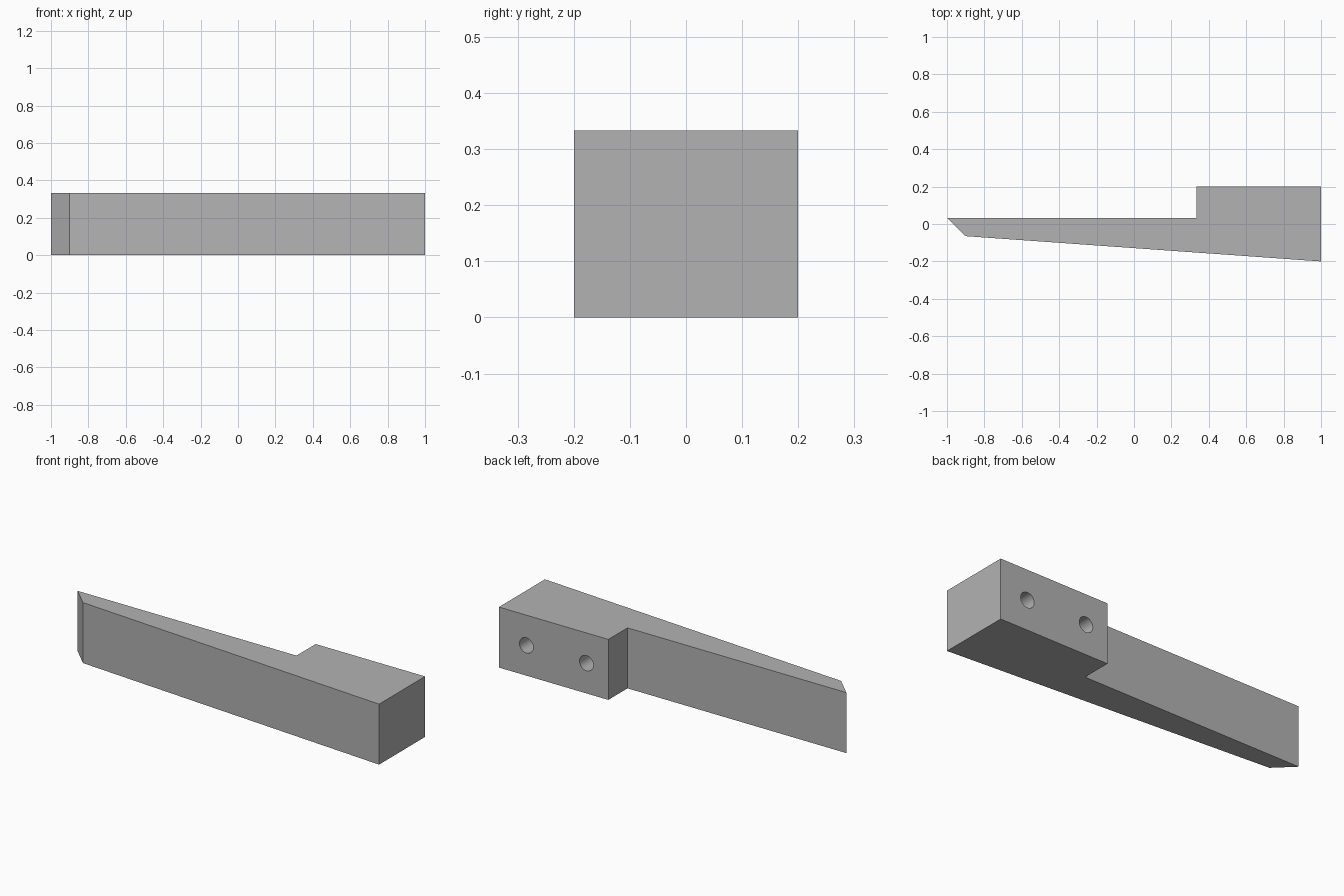
import bpy
import bmesh
import math

cube = bpy.data.objects.get("Cube")
if cube:
    bpy.data.objects.remove(cube, do_unlink=True)

HEIGHT = 1 / 3
BACK = 0.2
HOLE_RADIUS = 0.042
HOLE_DEPTH = 0.27

# Plain grey material
grey = bpy.data.materials.new("plain grey")
grey.use_nodes = True
colour = (0.45, 0.45, 0.45, 1)
grey.diffuse_color = colour
grey.node_tree.nodes["Principled BSDF"].inputs["Base Color"].default_value = colour

# Tapered arm with mounting block: plan outline extruded upwards
outline = [(-1, 0.033), (-0.9, -0.065), (1, -BACK), (1, BACK),
           (1 / 3, BACK), (1 / 3, 0.033)]
bm = bmesh.new()
base = bm.faces.new([bm.verts.new((x, y, 0)) for x, y in outline])
raised = bmesh.ops.extrude_face_region(bm, geom=[base])["geom"]
bmesh.ops.translate(bm, vec=(0, 0, HEIGHT),
                    verts=[v for v in raised if isinstance(v, bmesh.types.BMVert)])
bmesh.ops.recalc_face_normals(bm, faces=bm.faces)
mesh = bpy.data.meshes.new("tapered_arm")
bm.to_mesh(mesh)
bm.free()
mesh.materials.append(grey)
arm = bpy.data.objects.new("tapered_arm", mesh)
bpy.context.collection.objects.link(arm)

# Two blind screw holes in the back of the mounting block
for side, x in (("left", 0.833), ("right", 0.467)):
    bpy.ops.mesh.primitive_cylinder_add(
        vertices=48, radius=HOLE_RADIUS, depth=HOLE_DEPTH * 2,
        location=(x, BACK, HEIGHT / 2), rotation=(math.pi / 2, 0, 0))
    cutter = bpy.context.object
    cutter.name = f"{side}_hole_cutter"
    cutter.data.materials.append(grey)
    cutter.hide_render = True
    cutter.hide_viewport = True
    cut = arm.modifiers.new(f"{side}_hole", "BOOLEAN")
    cut.operation = "DIFFERENCE"
    cut.solver = "EXACT"
    cut.object = cutter

# Apply the cuts, then smooth the hole walls while keeping edges sharp
bpy.ops.object.select_all(action="DESELECT")
arm.select_set(True)
bpy.context.view_layer.objects.active = arm
for name in [m.name for m in arm.modifiers]:
    bpy.ops.object.modifier_apply(modifier=name)
for obj in [o for o in bpy.data.objects if o.name.endswith("_hole_cutter")]:
    bpy.data.objects.remove(obj, do_unlink=True)
bpy.ops.object.shade_smooth_by_angle(angle=math.radians(30))
